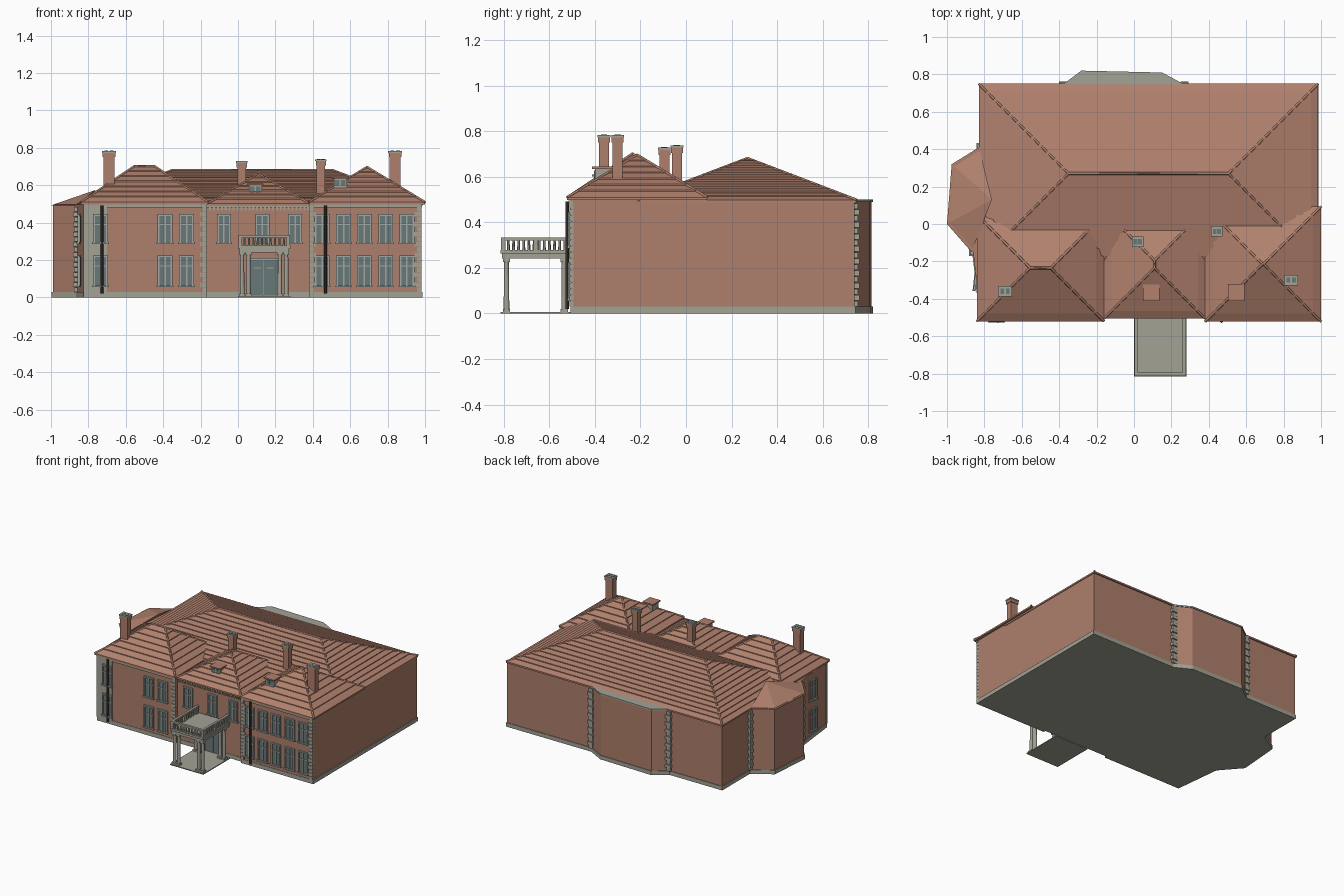
import bpy, bmesh, math
from mathutils import Matrix, Vector

cube = bpy.data.objects.get("Cube")
if cube:
    bpy.data.objects.remove(cube)


def material(name, rgb):
    m = bpy.data.materials.new(name)
    m.use_nodes = True
    m.diffuse_color = (*rgb, 1)
    m.node_tree.nodes["Principled BSDF"].inputs["Base Color"].default_value = (*rgb, 1)
    return m


BRICK = material("brick", (0.42, 0.21, 0.145))
TILE = material("roof tile", (0.44, 0.22, 0.155))
STONE = material("stone", (0.37, 0.36, 0.30))
FRAME = material("window frame", (0.36, 0.39, 0.36))
GLASS = material("glass", (0.14, 0.19, 0.19))
PIPE = material("dark iron", (0.07, 0.05, 0.04))


def finish(name, bm, mat):
    bmesh.ops.recalc_face_normals(bm, faces=bm.faces)
    me = bpy.data.meshes.new(name)
    bm.to_mesh(me)
    bm.free()
    me.materials.append(mat)
    ob = bpy.data.objects.new(name, me)
    bpy.context.collection.objects.link(ob)
    return ob


def add_box(bm, lo, hi, place=Matrix()):
    lo, hi = Vector(lo), Vector(hi)
    m = place @ Matrix.Translation((lo + hi) / 2) @ Matrix.Diagonal((*(hi - lo), 1))
    bmesh.ops.create_cube(bm, size=1, matrix=m)


def add_drum(bm, x, y, z0, z1, r0, r1, sides=12):
    bmesh.ops.create_cone(bm, cap_ends=True, segments=sides, radius1=r0, radius2=r1,
                          depth=z1 - z0, matrix=Matrix.Translation((x, y, (z0 + z1) / 2)))


def prism(name, outline, z0, z1, mat, grow=1):
    bm = bmesh.new()
    base = bm.faces.new([bm.verts.new((x * grow, y * grow, z0)) for x, y in outline])
    top = bmesh.ops.extrude_face_region(bm, geom=[base], use_keep_orig=True)["geom"]
    bmesh.ops.translate(bm, vec=(0, 0, z1 - z0),
                        verts=[v for v in top if isinstance(v, bmesh.types.BMVert)])
    return finish(name, bm, mat)


def hip_roof(name, x0, x1, y0, y1, z0, z1, courses, lip=0.006):
    """Hip roof of overlapping tile courses, with round caps on hips and ridge."""
    h = min(x1 - x0, y1 - y0) / 2
    bm = bmesh.new()

    def ring(d, z):
        return [bm.verts.new(p) for p in ((x0 + d, y0 + d, z), (x1 - d, y0 + d, z),
                                          (x1 - d, y1 - d, z), (x0 + d, y1 - d, z))]
    rings = [ring(0, z0)]
    bm.faces.new(rings[0])
    for i in range(courses):
        a, b = i / courses, (i + 1) / courses
        rings.append(ring(h * a, z0 + 0.012 + (z1 - z0 - 0.012) * a + lip * (i > 0)))
        rings.append(ring(h * b, z0 + 0.012 + (z1 - z0 - 0.012) * b))
    for low, high in zip(rings, rings[1:]):
        for k in range(4):
            n = (k + 1) % 4
            bm.faces.new((low[k], low[n], high[n], high[k]))
    bmesh.ops.remove_doubles(bm, verts=bm.verts, dist=0.0005)
    finish(name, bm, TILE)

    cu = bpy.data.curves.new(name + "_caps", "CURVE")
    cu.dimensions = "3D"
    cu.bevel_depth, cu.bevel_resolution = 0.007, 0
    e = z0 + 0.012
    lines = [((x, y, e), (x + sx * h, y + sy * h, z1)) for x, sx in ((x0, 1), (x1, -1))
             for y, sy in ((y0, 1), (y1, -1))]
    lines.append(((x0 + h, y0 + h, z1), (x1 - h, y1 - h, z1)))
    for ends in lines:
        s = cu.splines.new("POLY")
        s.points.add(1)
        for pt, co in zip(s.points, ends):
            pt.co = (*co, 1)
    cu.materials.append(TILE)
    bpy.context.collection.objects.link(bpy.data.objects.new(name + "_caps", cu))


# Walls and plinth
left_bay = [(-0.82, 0.41), (-0.965, 0.32), (-0.99, 0), (-0.86, -0.15)]
back_bay = [(0.27, 0.74), (0.15, 0.805), (-0.28, 0.815), (-0.38, 0.74)]
F, C = -0.505, -0.487
plan = ([(-0.82, F), (-0.165, F), (-0.165, C), (0.38, C), (0.38, F), (0.98, F), (0.98, 0.74)]
        + back_bay + [(-0.82, 0.74)] + left_bay)
prism("walls", plan, 0.02, 0.497, BRICK)
prism("plinth", plan, 0, 0.03, STONE, 1.006)
prism("back_bay_flat_roof", back_bay, 0.488, 0.499, STONE, 1.006)

# Roofs
hip_roof("main_roof", -0.83, 0.985, -0.21, 0.75, 0.485, 0.68, 12)
hip_roof("left_wing_roof", -0.84, -0.16, -0.52, 0.05, 0.497, 0.70, 7)
hip_roof("centre_roof", -0.16, 0.38, -0.505, 0.075, 0.49, 0.66, 7)
hip_roof("right_wing_roof", 0.38, 1.0, -0.522, 0.093, 0.497, 0.695, 7)
bm = bmesh.new()
eave = [bm.verts.new((x * 1.01, y, 0.492)) for x, y in left_bay]
peak = bm.verts.new((-0.76, 0.13, 0.575))
for a, b in zip(eave, eave[1:] + eave[:1]):
    bm.faces.new((a, b, peak))
bm.faces.new(eave)
finish("left_bay_roof", bm, TILE)

# Windows: casing, mullion, transom and a recessed pane
frames, panes = bmesh.new(), bmesh.new()


def window(place, w, z0, z1, t=0.01):
    h = w / 2
    zt = z0 + (z1 - z0) * 0.68
    add_box(panes, (-h, -0.004, z0), (h, 0.004, z1), place)
    for s in (-1, 1):
        add_box(frames, (s * h - t / 2, -0.012, z0), (s * h + t / 2, 0, z1), place)
    add_box(frames, (-0.004, -0.01, z0), (0.004, 0, z1), place)
    add_box(frames, (-h, -0.01, zt - 0.003), (h, 0, zt + 0.003), place)
    add_box(frames, (-h - t, -0.016, z0 - t), (h + t, 0, z0), place)
    add_box(frames, (-h - t / 2, -0.012, z1), (h + t / 2, 0, z1 + t), place)


floors = ((0.065, 0.215), (0.295, 0.435))
for x in (-0.735, -0.39, -0.275, 0.45, 0.565, 0.675, 0.79, 0.903):
    for z0, z1 in floors:
        window(Matrix.Translation((x, F - 0.006 * (x < -0.7), 0)), 0.07, z0, z1)
for x in (-0.075, 0.13, 0.305):
    window(Matrix.Translation((x, C, 0)), 0.065, *floors[1])
side = Matrix.Translation((-0.842, -0.31, 0)) @ Matrix.Rotation(math.radians(-96.3), 4, "Z")
for z0, z1 in floors:
    window(side, 0.08, z0, z1)

# Front door with two leaves
door = Matrix.Translation((0.138, C, 0))
add_box(panes, (-0.07, -0.006, 0.01), (0.07, 0, 0.2), door)
for x in (-0.074, -0.002, 0.07):
    add_box(frames, (x, -0.012, 0.01), (x + 0.004, 0, 0.2), door)
add_box(frames, (-0.08, -0.014, 0.2), (0.08, 0, 0.212), door)
for s in (-1, 1):
    add_box(frames, (s * 0.035 - 0.018, -0.009, 0.155), (s * 0.035 + 0.018, 0, 0.16), door)

# Roof dormers
dormers = bmesh.new()
lids = bmesh.new()
for x, z in ((0.093, 0.555), (0.547, 0.59)):
    add_box(dormers, (x - 0.035, -0.40, z - 0.02), (x + 0.035, -0.33, z + 0.045))
    add_box(lids, (x - 0.044, -0.412, z + 0.045), (x + 0.044, -0.322, z + 0.055))
    for s in (-1, 1):
        add_box(panes, (x + s * 0.016 - 0.012, -0.403, z + 0.005),
                (x + s * 0.016 + 0.012, -0.399, z + 0.038))
finish("dormers", dormers, STONE)
finish("dormer_roofs", lids, TILE)
finish("window_frames", frames, FRAME)

# Chimneys with stone caps and two flues
stacks, caps = bmesh.new(), bmesh.new()
for x, y, w, z0, z1 in ((-0.69, -0.36, 0.03, 0.55, 0.78), (0.84, -0.30, 0.03, 0.55, 0.78),
                        (0.02, -0.095, 0.023, 0.52, 0.725), (0.443, -0.04, 0.023, 0.52, 0.735)):
    add_box(stacks, (x - w, y - 0.022, z0), (x + w, y + 0.022, z1 - 0.02))
    add_box(stacks, (x - w - 0.004, y - 0.026, z1 - 0.03), (x + w + 0.004, y + 0.026, z1 - 0.007))
    add_box(caps, (x - w - 0.007, y - 0.028, z1 - 0.007), (x + w + 0.007, y + 0.028, z1 + 0.003))
    for s in (-0.5, 0.5):
        add_box(panes, (x + s * w - 0.01, y - 0.014, z1), (x + s * w + 0.01, y + 0.014, z1 + 0.005))
finish("chimneys", stacks, BRICK)
finish("chimney_caps", caps, STONE)
finish("glass_panes", panes, GLASS)

# Quoins, cornice and dentils
trim = bmesh.new()
rows = 17
step = 0.455 / rows
for i in range(rows):
    z = 0.03 + i * step
    n = 0.012 * (i % 2)
    for x, d in ((-0.165, -1), (0.38, 1), (0.982, -1)):
        a, b = sorted((x, x + d * (0.026 + n)))
        add_box(trim, (a, F - 0.007, z), (b, F + 0.012, z + step * 0.9))
    for x, y in (back_bay[0], back_bay[-1], left_bay[0], left_bay[-1]):
        r = 0.016 + n / 2
        add_box(trim, (x - r, y - r, z), (x + r, y + r, z + step * 0.9))
add_box(trim, (-0.826, F - 0.006, 0.03), (-0.70, F + 0.01, 0.487))
for x0, x1, y in ((-0.826, -0.165, F), (-0.165, 0.38, C), (0.38, 0.985, F)):
    add_box(trim, (x0, y - 0.01, 0.482), (x1, y + 0.01, 0.496))
for i in range(26):
    x = -0.155 + i * 0.021
    add_box(trim, (x, C - 0.008, 0.466), (x + 0.011, C, 0.483))
finish("stone_trim", trim, STONE)

# Downpipes
pipes = bmesh.new()
for x in (-0.727, 0.468):
    add_drum(pipes, x, F - 0.016, 0.02, 0.492, 0.008, 0.008, 8)
finish("downpipes", pipes, PIPE)

# Porch: step, columns, balcony and balustrade
porch = bmesh.new()
px0, px1, py0, py1 = 0.0, 0.28, -0.815, -0.495
add_box(porch, (px0, py0, 0), (px1, py1, 0.007))
add_box(porch, (px0 + 0.008, py0 + 0.008, 0.24), (px1 - 0.008, py1, 0.265))
add_box(porch, (px0, py0, 0.262), (px1, py1, 0.278))
columns = bmesh.new()
for x in (0.022, 0.056, 0.224, 0.258):
    for y in (-0.788, -0.535):
        add_drum(columns, x, y, 0.02, 0.23, 0.0125, 0.0105)
        add_box(columns, (x - 0.016, y - 0.016, 0.005), (x + 0.016, y + 0.016, 0.02))
        add_box(columns, (x - 0.015, y - 0.015, 0.226), (x + 0.015, y + 0.015, 0.241))
finish("porch_columns", columns, STONE)
for x in (px0 + 0.012, px1 - 0.012):
    add_box(porch, (x - 0.009, py0 + 0.003, 0.32), (x + 0.009, py1, 0.333))
    for y in (py0 + 0.013, -0.66, -0.515):
        add_box(porch, (x - 0.01, y - 0.01, 0.275), (x + 0.01, y + 0.01, 0.325))
    for i in range(1, 13):
        add_drum(porch, x, py0 + 0.013 + i * 0.0225, 0.275, 0.322, 0.007, 0.005, 6)
add_box(porch, (px0 + 0.003, py0 + 0.003, 0.32), (px1 - 0.003, py0 + 0.021, 0.333))
for i in range(1, 11):
    add_drum(porch, px0 + 0.012 + i * 0.0233, py0 + 0.012, 0.275, 0.322, 0.007, 0.005, 6)
finish("porch", porch, STONE)
